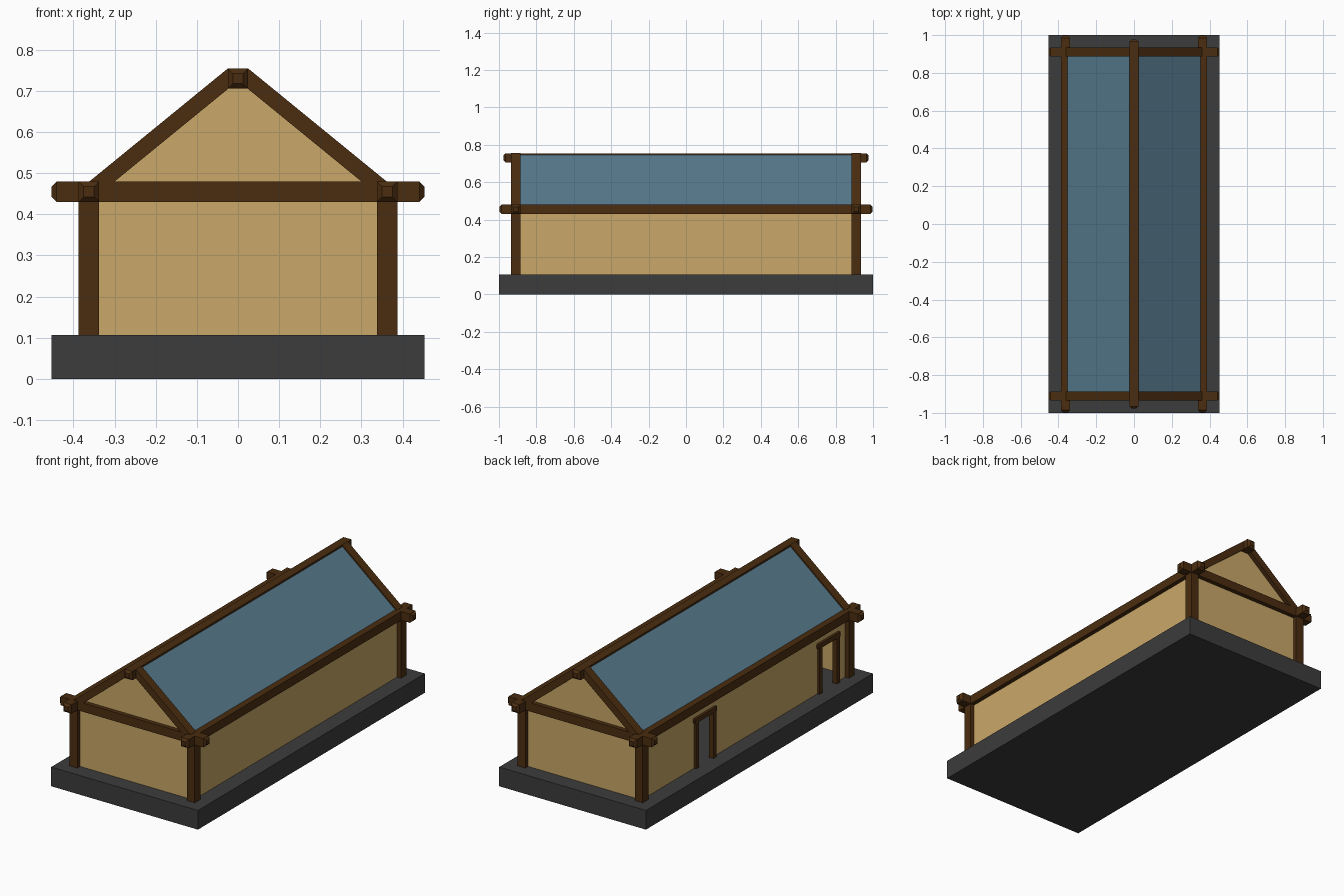
import bpy
from mathutils import Vector

if "Cube" in bpy.data.objects:
    bpy.data.objects.remove(bpy.data.objects["Cube"])


def material(name, rgb):
    m = bpy.data.materials.new(name)
    m.diffuse_color = (*rgb, 1)
    m.use_nodes = True
    m.node_tree.nodes["Principled BSDF"].inputs["Base Color"].default_value = m.diffuse_color
    return m


STONE = material("dark_grey_stone", (0.045, 0.045, 0.045))
WOOD = material("brown_timber", (0.070, 0.026, 0.005))
PLASTER = material("tan_plaster", (0.59, 0.39, 0.138))
SLATE = material("blue_roofing", (0.095, 0.195, 0.265))

X, Y = 0.3625, 0.91      # frame lines of the walls
T = 0.049                # timber thickness
EAVE, RIDGE = 0.455, 0.73
FLOOR = 0.107


def mesh(name, verts, faces, mat):
    me = bpy.data.meshes.new(name)
    me.from_pydata([tuple(v) for v in verts], [], faces)
    me.materials.append(mat)
    ob = bpy.data.objects.new(name, me)
    bpy.context.collection.objects.link(ob)
    return ob


def loft(name, rings, mat):
    """Join matching rings of points and cap both ends."""
    n = len(rings[0])
    faces = [tuple(range(n))[::-1], tuple(range(n * (len(rings) - 1), n * len(rings)))]
    for r in range(len(rings) - 1):
        for i in range(n):
            j = (i + 1) % n
            faces.append((r * n + i, r * n + j, r * n + n + j, r * n + n + i))
    return mesh(name, [p for ring in rings for p in ring], faces, mat)


def box(name, lo, hi, mat):
    ring = lambda z: [(lo[0], lo[1], z), (hi[0], lo[1], z), (hi[0], hi[1], z), (lo[0], hi[1], z)]
    return loft(name, [ring(lo[2]), ring(hi[2])], mat)


def beam(name, centre, half, along, t=T, taper=0.012):
    """Square timber along x or y with tapered ends."""
    u = Vector((1, 0, 0)) if along == "x" else Vector((0, 1, 0))
    up = Vector((0, 0, 1))
    v = up.cross(u)
    h, c = t / 2, Vector(centre)
    rings = []
    for d, r in ((-half, h - taper), (taper - half, h), (half - taper, h), (half, h - taper)):
        rings.append([c + u * d + v * a * r + up * b * r
                      for a, b in ((-1, -1), (1, -1), (1, 1), (-1, 1))])
    return loft(name, rings, WOOD)


def post(name, x, y, z1, t):
    return box(name, (x - t / 2, y - t / 2, FLOOR), (x + t / 2, y + t / 2, z1), WOOD)


box("stone_base", (-0.453, -1, 0), (0.453, 1, FLOOR), STONE)

# Timber frame: corner posts, eave beams, sloping rafters, ridge
for sx, side in ((-1, "left"), (1, "right")):
    beam(f"{side}_eave_beam", (sx * X, 0, EAVE), 0.998, "y")
    for sy, end in ((-1, "front"), (1, "back")):
        post(f"{end}_{side}_post", sx * X, sy * Y, 0.44, T)
        profile = [(0.024, 0.755), (0.361, 0.48), (0.361, 0.43), (0.024, 0.705)]
        if sx < 0:
            profile.reverse()
        loft(f"{end}_{side}_rafter",
             [[(sx * x, sy * Y + d, z) for x, z in profile] for d in (-T / 2, T / 2)], WOOD)
    # Roof plane, set just below the rafter tops
    roof = [(sx * 0.02, -Y, 0.748), (sx * X, -Y, 0.470), (sx * X, Y, 0.470), (sx * 0.02, Y, 0.748)]
    mesh(f"{side}_roof", roof if sx > 0 else roof[::-1], [(0, 1, 2, 3)], SLATE)
beam("ridge_beam", (0, 0, RIDGE), 0.977, "y")

# End walls with gables
for sy, end in ((-1, "front"), (1, "back")):
    beam(f"{end}_tie_beam", (0, sy * Y, EAVE), 0.453, "x")
    pts = [(-X, FLOOR), (X, FLOOR), (X, EAVE), (0, RIDGE), (-X, EAVE)]
    verts = [(-sy * x, sy * Y, z) for x, z in pts]
    mesh(f"{end}_wall", verts, [tuple(range(5))], PLASTER)

# Plain right wall
mesh("right_wall", [(X, -Y, FLOOR), (X, Y, FLOOR), (X, Y, EAVE), (X, -Y, EAVE)],
     [(0, 1, 2, 3)], PLASTER)

# Left wall with two framed doorways
DOORS, HALF, HEAD, FRAME = (0.358, -0.731), 0.076, 0.374, 0.027
outline = [(-Y, EAVE), (Y, EAVE), (Y, FLOOR)]
outline[0:0] = [(-Y, FLOOR)]
for i, d in enumerate(DOORS):
    outline += [(d + HALF, FLOOR), (d + HALF, HEAD), (d - HALF, HEAD), (d - HALF, FLOOR)]
    for s, label in ((1, "a"), (-1, "b")):
        post(f"door_{i + 1}_post_{label}", -X, d + s * HALF, HEAD, FRAME)
    beam(f"door_{i + 1}_lintel", (-X, d, HEAD), 0.1, "y", FRAME, 0.006)
mesh("left_wall", [(-X, y, z) for y, z in outline], [tuple(range(len(outline)))], PLASTER)
